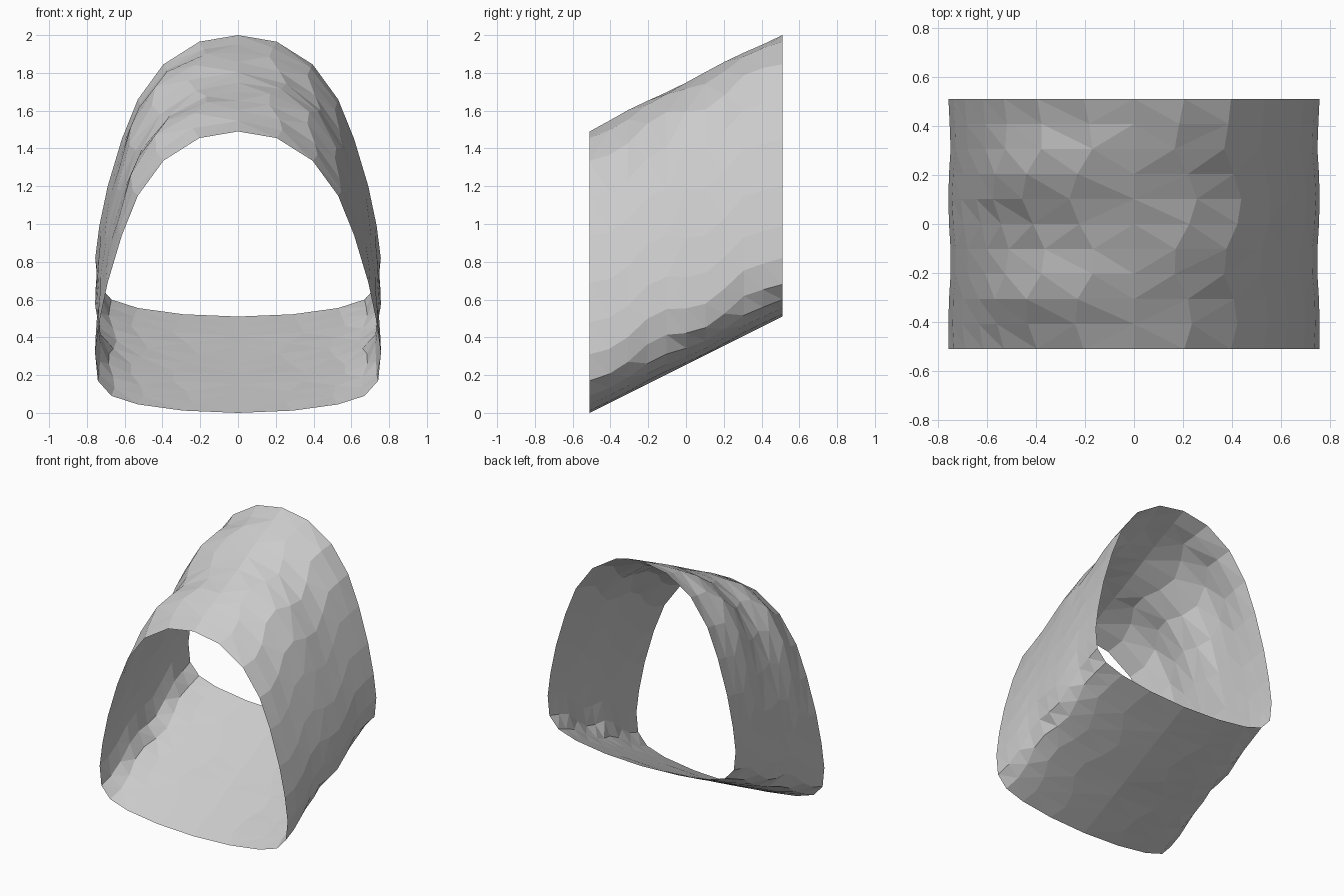
import bpy, bmesh, math
from mathutils import Vector

cube = bpy.data.objects.get("Cube")
if cube:
    bpy.data.objects.remove(cube, do_unlink=True)

grey = bpy.data.materials.new("light_grey")
grey.use_nodes = True
colour = (0.6, 0.6, 0.6, 1)
grey.diffuse_color = colour
grey.node_tree.nodes["Principled BSDF"].inputs["Base Color"].default_value = colour

# Half of the arch outline, from bottom centre to crown
half = [(0, 0), (0.29, 0.012), (0.53, 0.045), (0.67, 0.09), (0.742, 0.17),
        (0.756, 0.31), (0.734, 0.48), (0.69, 0.69), (0.615, 0.94), (0.53, 1.15),
        (0.395, 1.335), (0.205, 1.455), (0, 1.49)]
outline = [Vector(p) for p in half + [(-x, z) for x, z in half[-2:0:-1]]]
count = len(outline)
centre = Vector((0, 0.75))
depth, rise, steps = 1.02, 0.51, 10

# Dents and bulges: outline index, width, height, place of the first peak
bumps = [(14, 1.6, 0.055, 0.2), (10, 1.3, 0.03, 0.42),
         (4, 0.9, -0.03, 0.35), (20, 0.9, -0.03, 0.35)]


def on_outline(s):
    """Point on the rounded closed outline at fractional index s."""
    i = math.floor(s)
    u = s - i
    a, b, c, d = (outline[(i + k) % count] for k in (-1, 0, 1, 2))
    return b + 0.5 * u * (c - a + u * (2 * a - 5 * b + 4 * c - d
                                       + u * (3 * (b - c) + d - a)))


def bulge(j, t):
    """Outward push at outline index j; every bump comes twice along the sleeve."""
    return sum(height * math.exp(-((j - place) / width) ** 2)
               * (0.5 + 0.5 * math.cos(4 * math.pi * (t - peak)))
               for place, width, height, peak in bumps)


# Sloping sleeve: the outline is swept backwards and upwards, crumpled
# between its two clean open ends
bm = bmesh.new()
rings = []
for i in range(steps + 1):
    t = i / steps
    fade = min(1, 6 * t, 6 * (1 - t))
    ring = []
    for j in range(count):
        side = (j < count / 2) - (j > count / 2) if j else 0
        if j == count // 2:
            side = 0
        slide = 0.25 * fade * side * math.sin(4 * math.pi * t - 2.8)
        p = on_outline(j + slide)
        p = p + (p - centre).normalized() * fade * bulge(j, t)
        ring.append(bm.verts.new((p.x, (t - 0.5) * depth, p.y + rise * t)))
    rings.append(ring)
for a, b in zip(rings, rings[1:]):
    for j in range(count):
        k = (j + 1) % count
        bm.faces.new((a[j], a[k], b[k], b[j]))
bmesh.ops.triangulate(bm, faces=bm.faces[:])
bm.normal_update()
if sum(f.normal.x * f.calc_center_median().x for f in bm.faces) < 0:
    bmesh.ops.reverse_faces(bm, faces=bm.faces[:])

mesh = bpy.data.meshes.new("sloping_sleeve")
bm.to_mesh(mesh)
bm.free()
mesh.materials.append(grey)
sleeve = bpy.data.objects.new("sloping_sleeve", mesh)
bpy.context.collection.objects.link(sleeve)
